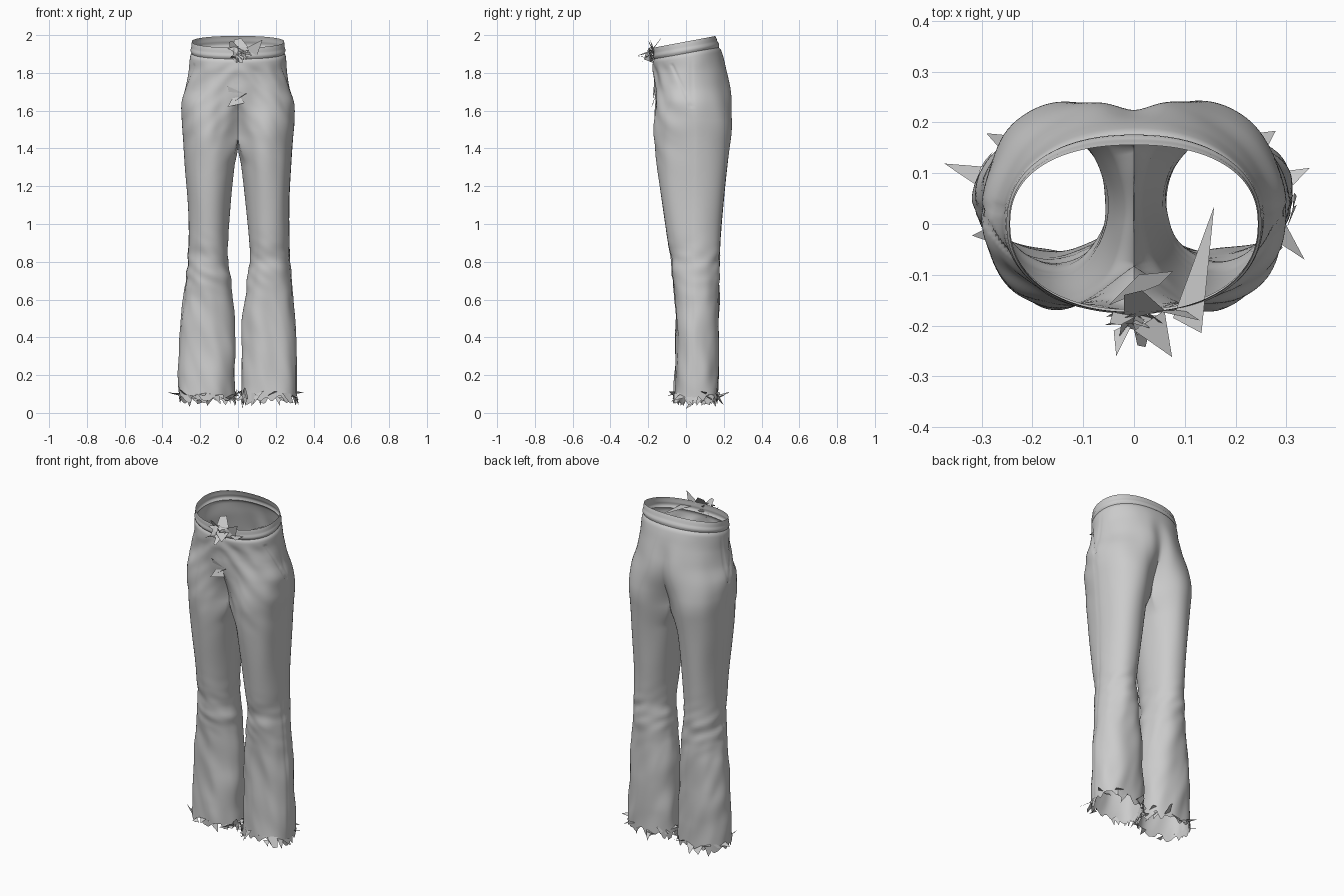
import bpy, bmesh, math, random
from mathutils import Vector, noise

if "Cube" in bpy.data.objects:
    bpy.data.objects.remove(bpy.data.objects["Cube"])

random.seed(4)
CROTCH, HEM, RIM = 1.45, 0.08, 1.965
SPLIT = math.radians(145)

# Silhouette stations: z, outer x, inner x, front y, back y
STATIONS = [
    (2.00, .236, 0, -.166, .143), (1.965, .240, 0, -.169, .152), (1.88, .254, 0, -.175, .190),
    (1.80, .261, 0, -.170, .222), (1.72, .275, 0, -.170, .245), (1.64, .298, 0, -.172, .255),
    (1.55, .298, 0, -.173, .250), (1.45, .290, .002, -.168, .235), (1.30, .281, .020, -.152, .217),
    (1.10, .273, .043, -.125, .199), (.90, .269, .062, -.095, .182), (.82, .271, .062, -.077, .179),
    (.72, .284, .047, -.074, .175), (.50, .303, .025, -.054, .172), (.30, .313, .020, -.055, .170),
    (.05, .314, .018, -.062, .170)]


def smooth(a, b, x):
    t = min(1, max(0, (x - a) / (b - a)))
    return t * t * (3 - 2 * t)


def station(z):
    """Cubic interpolation of the silhouette."""
    S = STATIONS
    i = 0
    while i < len(S) - 2 and z < S[i + 1][0]:
        i += 1
    a, b, p, n = S[i], S[i + 1], S[max(i - 1, 0)], S[min(i + 2, len(S) - 1)]
    h = b[0] - a[0]
    t = (z - a[0]) / h
    out = []
    for k in range(1, 5):
        ma = (b[k] - p[k]) / (b[0] - p[0]) * h
        mb = (n[k] - a[k]) / (n[0] - a[0]) * h
        out.append((2*t**3 - 3*t*t + 1) * a[k] + (t**3 - 2*t*t + t) * ma
                   + (3*t*t - 2*t**3) * b[k] + (t**3 - t*t) * mb)
    return out


def rounded(ang, rx, ry, n):
    c, s = math.cos(ang), math.sin(ang)
    return (math.copysign(abs(c) ** (2 / n), c) * rx, math.copysign(abs(s) ** (2 / n), s) * ry)


def point(side, z, u):
    """u in -1..1 is front centre > outer side > back centre; 1..3 runs along the inseam."""
    xo, xi, yf, yb = station(z)
    cy, ry = (yf + yb) / 2, (yb - yf) / 2
    cx, rx = (xo + xi) / 2, (xo - xi) / 2
    n = 2.05 + .25 * smooth(.7, .3, z)
    if u <= 1:
        ang = SPLIT * u
    else:
        ang = SPLIT + (u - 1) / 2 * (2 * math.pi - 2 * SPLIT)
    lx, ly = rounded(ang, rx, ry, n)
    lx += cx
    ly += cy
    close = smooth(CROTCH - .14, CROTCH, z)
    if u <= 1:
        lx -= close * (cx + rounded(SPLIT, rx, ry, n)[0]) * abs(u) ** 10
        # pelvis half-outline, widest just in front of the middle
        back_n = 1.95 + .35 * smooth(1.8, 1.96, z)
        ax, ay = rounded(math.pi / 2 * u, xo, yb if u > 0 else -yf, back_n if u > 0 else 2.2)
        # buttock cleft and slight front dip
        ay *= 1 - (.08 if ay > 0 else .03) * math.exp(-(ax / .05) ** 2) * smooth(1.9, 1.72, z)
        w = smooth(1.74, CROTCH, z)
        lx, ly = ax + (lx - ax) * w, ay + (ly - ay) * w
    else:
        lx *= 1 - close
    x, y = side * lx, ly
    if side < 0:
        x += .008 * smooth(1.3, .9, z)
        x -= .006 * smooth(.8, .4, z)
    return Vector((x, y, z + .19 * y * smooth(1.6, RIM, z)))


def folds(p, z0):
    """Cloth displacement: band, seams and creases."""
    d = 0
    ang = math.atan2(p.y - .03, abs(p.x) - .15)
    d += .004 * smooth(1.903, 1.917, z0) - .006 * math.exp(-((z0 - 1.905) / .008) ** 2)
    d -= .003 * math.exp(-((z0 - 1.935) / .006) ** 2)
    body = smooth(1.90, 1.82, z0)
    d += body * .006 * noise.noise(Vector((p.x * 9, p.y * 9, p.z * 3)))
    # diagonal pulls on the front of hips and thighs
    front = smooth(.05, -.08, p.y) * body
    q = Vector((abs(p.x) * 16 + p.z * 8, 3 + p.x * 2, p.z * 8))
    d += front * smooth(1.2, 1.7, z0) * .010 * noise.noise(q)
    # knee breaks
    knee = math.exp(-((z0 - .77) / .12) ** 2)
    d += knee * .009 * noise.noise(Vector((p.x * 10, p.y * 10, p.z * 18 + 9 * p.x)))
    # slanting drape of the flares
    flare = smooth(.8, .55, z0)
    d += flare * .010 * noise.noise(Vector((p.x * 13 + p.z * 4, p.y * 13, p.z * 5)))
    # outseam groove and pocket mouths
    d -= body * .003 * math.exp(-(ang / .05) ** 2)
    if 1.62 < z0 < 1.86 and p.y < .1:
        line = -.08 + (1.86 - z0) * .45
        d -= .005 * math.exp(-((p.y - line) / .006) ** 2)
    return d


def finish(name, bm, is_smooth):
    me = bpy.data.meshes.new(name)
    bm.to_mesh(me)
    bm.free()
    ob = bpy.data.objects.new(name, me)
    bpy.context.collection.objects.link(ob)
    if is_smooth:
        bpy.ops.object.select_all(action='DESELECT')
        ob.select_set(True)
        bpy.context.view_layer.objects.active = ob
        bpy.ops.object.shade_smooth_by_angle(angle=math.radians(50))
    return ob


# Trousers: seat and both legs as one open cloth surface
bm = bmesh.new()
upper = [RIM - (RIM - CROTCH) * i / 60 for i in range(61)]
lower = [CROTCH - (CROTCH - HEM) * i / 100 for i in range(101)]
outer = [-1 + 2 * i / 72 for i in range(73)]
inner = [1 + 2 * i / 24 for i in range(25)]
height = bm.verts.layers.float.new('h')


def loft(side, zs, us):
    rows = []
    for z in zs:
        row = [bm.verts.new(point(side, z, u)) for u in us]
        for v in row:
            v[height] = z
        rows.append(row)
    for r, s in zip(rows, rows[1:]):
        for i in range(len(us) - 1):
            quad = (r[i], s[i], s[i + 1], r[i + 1])
            bm.faces.new(quad if side > 0 else quad[::-1])


for side in (1, -1):
    loft(side, upper + lower[1:], outer)
    loft(side, lower, inner)
bmesh.ops.remove_doubles(bm, verts=bm.verts[:], dist=.0004)
bm.normal_update()
for v in bm.verts:
    v.co += v.normal * folds(v.co, v[height])
    # torn hem edge
    if v[height] < HEM + .001:
        v.co.z += .06 * noise.noise(v.co * 25) - .008
finish("trousers", bm, True)


def shard(bm, base, along, tip, quad=False):
    pts = [base - along, base + along, tip]
    if quad:
        pts.insert(2, tip + along * .9)
    bm.faces.new([bm.verts.new(p) for p in pts])


# Ragged scraps around each hem
for side, name in ((1, "right_hem_tatters"), (-1, "left_hem_tatters")):
    bm = bmesh.new()
    mid = Vector((side * .165, .055, HEM))
    for i in range(34):
        u = -1 + 4 * (i + random.random() * .7) / 34
        p = point(side, HEM + random.uniform(-.005, .03), u)
        out = (p - mid)
        out.z = 0
        out.normalize()
        tan = Vector((-out.y, out.x, random.uniform(-.6, .6))) * random.uniform(.014, .03)
        reach = random.uniform(-.01, .035) if i % 3 else random.uniform(.03, .075)
        if abs(p.x) < .08:
            reach *= .4
        tip = p + out * reach + tan * random.uniform(-1.3, 1.3)
        tip.z = random.uniform(.03, .08) if i % 3 else random.uniform(.06, .14)
        shard(bm, p, tan, tip, i % 5 == 0)
    finish(name, bm, False)

# Crumpled drawstring knot at the front of the waist
bm = bmesh.new()
for i in range(15):
    p = Vector((random.uniform(-.02, .05), random.uniform(-.2, -.175), random.uniform(1.87, 1.93)))
    a = random.uniform(0, 2 * math.pi)
    r = random.uniform(.03, .06)
    tip = p + Vector((math.cos(a) * r, random.uniform(-.05, .02), math.sin(a) * r * .8))
    along = Vector((-math.sin(a), random.uniform(-.8, .8), math.cos(a))) * random.uniform(.012, .025)
    shard(bm, p, along, tip, i % 4 == 0)
V = Vector
shard(bm, V((.02, -.18, 1.92)), V((.04, .01, .01)), V((-.02, -.14, 1.975)), True)
shard(bm, V((.07, -.17, 1.91)), V((.03, 0, -.02)), V((.13, -.19, 1.975)))
shard(bm, V((.105, -.20, 1.90)), V((.028, -.015, 0)), V((.158, .035, 1.90)))
shard(bm, V((.03, -.19, 1.91)), V((.03, .02, 0)), V((.075, -.262, 1.89)))
shard(bm, V((-.02, -.2, 1.88)), V((.02, .01, 0)), V((-.035, -.26, 1.89)))
finish("drawstring_knot", bm, False)

# Loose drawstring end lower on the front
bm = bmesh.new()
shard(bm, V((-.01, -.172, 1.71)), V((.045, .0, -.02)), V((-.05, -.165, 1.70)))
shard(bm, V((.01, -.176, 1.67)), V((.03, 0, .02)), V((.045, -.17, 1.69)))
shard(bm, V((-.01, -.178, 1.63)), V((.045, .005, .01)), V((-.03, -.168, 1.665)), True)
shard(bm, V((-.02, -.13, 1.66)), V((.03, .03, 0)), V((.05, -.12, 1.64)), True)
finish("drawstring_end", bm, False)
